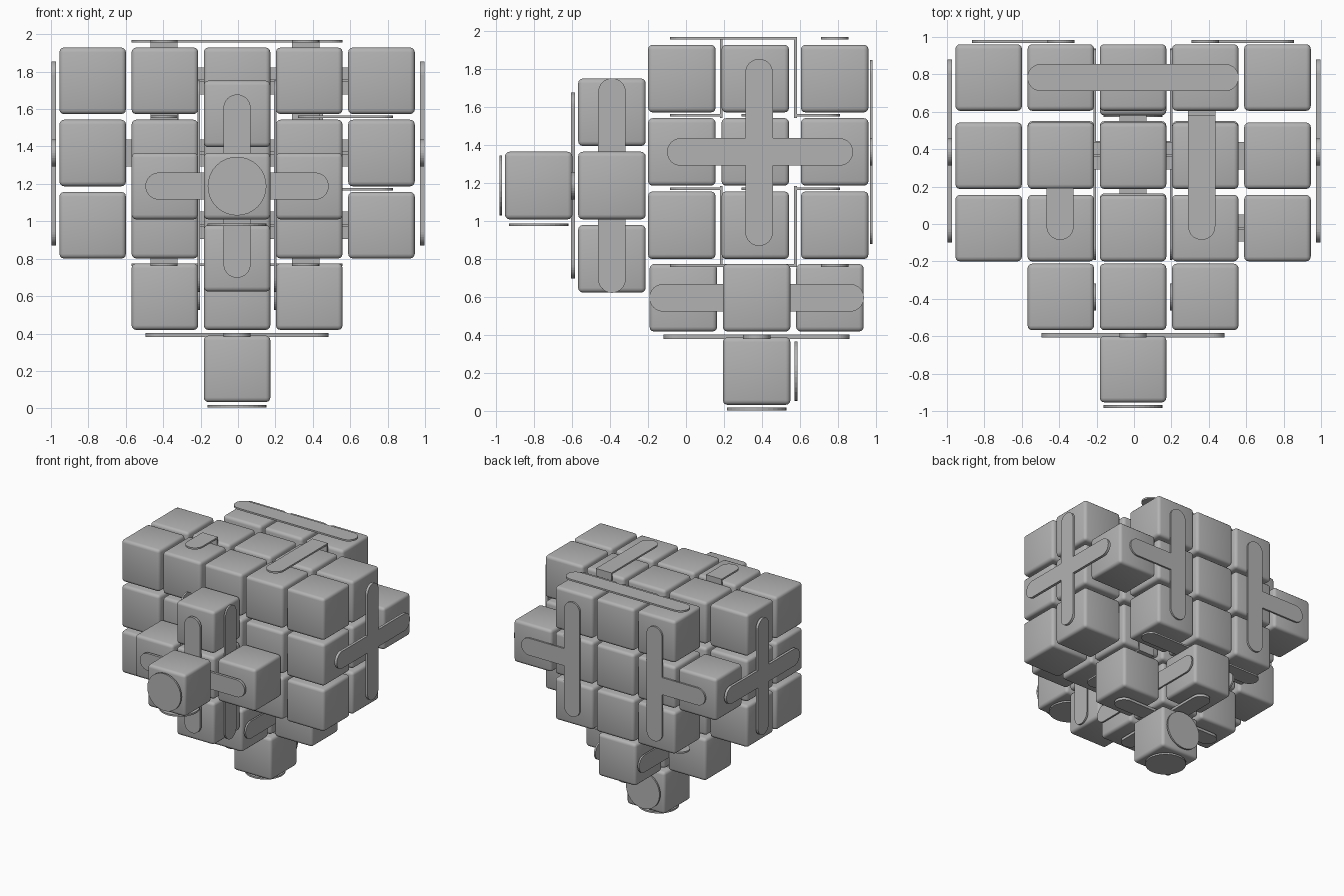
import bpy, bmesh, math
from mathutils import Vector

if "Cube" in bpy.data.objects:
    bpy.data.objects.remove(bpy.data.objects["Cube"])

GREY = (0.45, 0.45, 0.45, 1)
mat = bpy.data.materials.new("mid grey")
mat.use_nodes = True
mat.diffuse_color = GREY
mat.node_tree.nodes["Principled BSDF"].inputs["Base Color"].default_value = GREY

SIZE, STEP, CX, MID_Z = 0.356, 0.386, -0.005, 1.365
BAR = 0.145


def add_object(name, bm):
    bmesh.ops.recalc_face_normals(bm, faces=bm.faces)
    mesh = bpy.data.meshes.new(name)
    bm.to_mesh(mesh)
    bm.free()
    mesh.materials.append(mat)
    obj = bpy.data.objects.new(name, mesh)
    bpy.context.collection.objects.link(obj)
    return obj


def block(name, x, y, z):
    """Softly rounded cube."""
    bm = bmesh.new()
    bmesh.ops.create_cube(bm, size=SIZE)
    bmesh.ops.bevel(bm, geom=bm.edges[:], offset=0.025, segments=3,
                    profile=0.5, affect='EDGES')
    bmesh.ops.translate(bm, vec=(x, y, z), verts=bm.verts)
    for f in bm.faces:
        f.smooth = True
    return add_object(name, bm)


def plate(name, normal, level, along, start, end, centre, width=BAR,
          caps=(True, True), thick=0.014):
    """Flat strip with optional round ends, facing the normal axis."""
    across = 3 - normal - along
    r = width / 2
    pts = []
    for tip, sign, capped in ((end, 1, caps[1]), (start, -1, caps[0])):
        if capped:
            for i in range(17):
                a = math.pi * (i / 16 - 0.5)
                pts.append((tip + sign * r * (math.cos(a) - 1), sign * r * math.sin(a)))
        else:
            pts += [(tip, -sign * r), (tip, sign * r)]
    bm = bmesh.new()
    verts = []
    for u, v in pts:
        co = Vector((0, 0, 0))
        co[along], co[across], co[normal] = u, centre + v, level - thick / 2
        verts.append(bm.verts.new(co))
    bmesh.ops.remove_doubles(bm, verts=verts, dist=1e-5)
    face = bm.faces.new([v for v in verts if v.is_valid])
    top = bmesh.ops.extrude_face_region(bm, geom=[face])
    push = Vector((0, 0, 0))
    push[normal] = thick
    bmesh.ops.translate(bm, vec=push,
                        verts=[e for e in top["geom"] if isinstance(e, bmesh.types.BMVert)])
    return add_object(name, bm)


def disc(name, normal, level, along, c_along, c_across):
    plate(name, normal, level, along, c_along - 0.157, c_along + 0.157, c_across, width=0.314)


# Main body: two full slabs plus a back slab missing its side corners
for j, y in enumerate((-0.022, 0.365, 0.783)):
    for i in range(-2, 3):
        for k in range(-1, 2):
            if j == 2 and abs(i) == 2 and k != 0:
                continue
            block("body_block", CX + i * STEP, y, MID_Z + k * STEP)


# Plus-shaped outgrowth with one tip block, pointing along the negative out axis
def outgrowth(name, out, along, c_out, c_along, disc_side):
    def at(x, a, o):
        co = [CX + x * STEP, 0, 0]
        co[along], co[out] = c_along + a * STEP, c_out + o * STEP
        return co
    for x, a, o in ((0, 0, 0), (1, 0, 0), (-1, 0, 0), (0, 1, 0), (0, -1, 0), (0, 0, -1)):
        block(name + "_block", *at(x, a, o))
    seam = c_out - 0.205
    plate(name + "_cross_wide", out, seam, 0, CX - 0.49, CX + 0.49, c_along, thick=0.022)
    plate(name + "_cross_long", out, seam, along, c_along - 0.49, c_along + 0.49, CX, thick=0.022)
    for s in (-1, 1):
        plate(name + "_side_bar", 0, CX + s * 0.205, along,
              c_along - 0.565, c_along + 0.565, c_out)
    disc(name + "_tip_disc", out, c_out - 0.586, 0, CX, c_along)
    disc(name + "_side_disc", along, c_along + disc_side * 0.207, 0, CX, c_out - STEP)


outgrowth("bottom", 2, 1, 0.597, 0.372, 1)
outgrowth("front", 1, 2, -0.39, 1.188, -1)

# Crosses on both sides and T bars on the back
for s in (-1, 1):
    plate("side_cross_upright", 0, s * 0.985, 2, 0.87, 1.855, 0.385, thick=0.022)
    plate("side_cross_level", 0, s * 0.985, 1, -0.1, 0.88, MID_Z, thick=0.022)
    x = CX + s * STEP
    plate("back_bar_upright", 1, 0.976, 2, 0.88, 1.85, x)
    lo, hi = sorted((x - s * 0.07, x + s * 0.475))
    plate("back_bar_level", 1, 0.976, 0, lo, hi, MID_Z)

# Top and underside strips, mirrored about the middle of the body
for s in (-1, 1):
    def level(d):
        return MID_Z + s * d
    plate("cap_bar", 2, level(0.598), 0, -0.57, 0.56, 0.783)
    for x, fold in ((-0.395, 0.185), (0.362, 0.577)):
        plate("folded_strip_outer", 2, level(0.598), 1, -0.085, fold + 0.007, x,
              caps=(True, False))
        lo, hi = sorted((level(0.6), level(0.18)))
        plate("folded_strip_drop", 1, fold, 2, lo, hi, x, caps=(False, False))
    plate("folded_strip_inner", 2, level(0.193), 1, 0.57, 0.81, 0.362, caps=(False, True))
    plate("folded_strip_inner", 2, level(0.193), 1, -0.085, 0.19, -0.395, caps=(True, False))
    plate("seam_strip", 2, level(0.193), 0, 0.32, 0.83, 0.365)

# Connecting strips seen in the seams between blocks
for k in (-1, 0, 1):
    z = MID_Z + k * STEP
    plate("seam_link_middle", 1, 0.365, 0, -0.4, 0.4, z)
    plate("seam_link_middle", 2, z, 0, -0.4, 0.4, 0.365)
    plate("seam_link_side", 2, z, 0, 0.35, 0.8, -0.022)
    plate("seam_link_side", 1, -0.022, 0, 0.35, 0.8, z)
